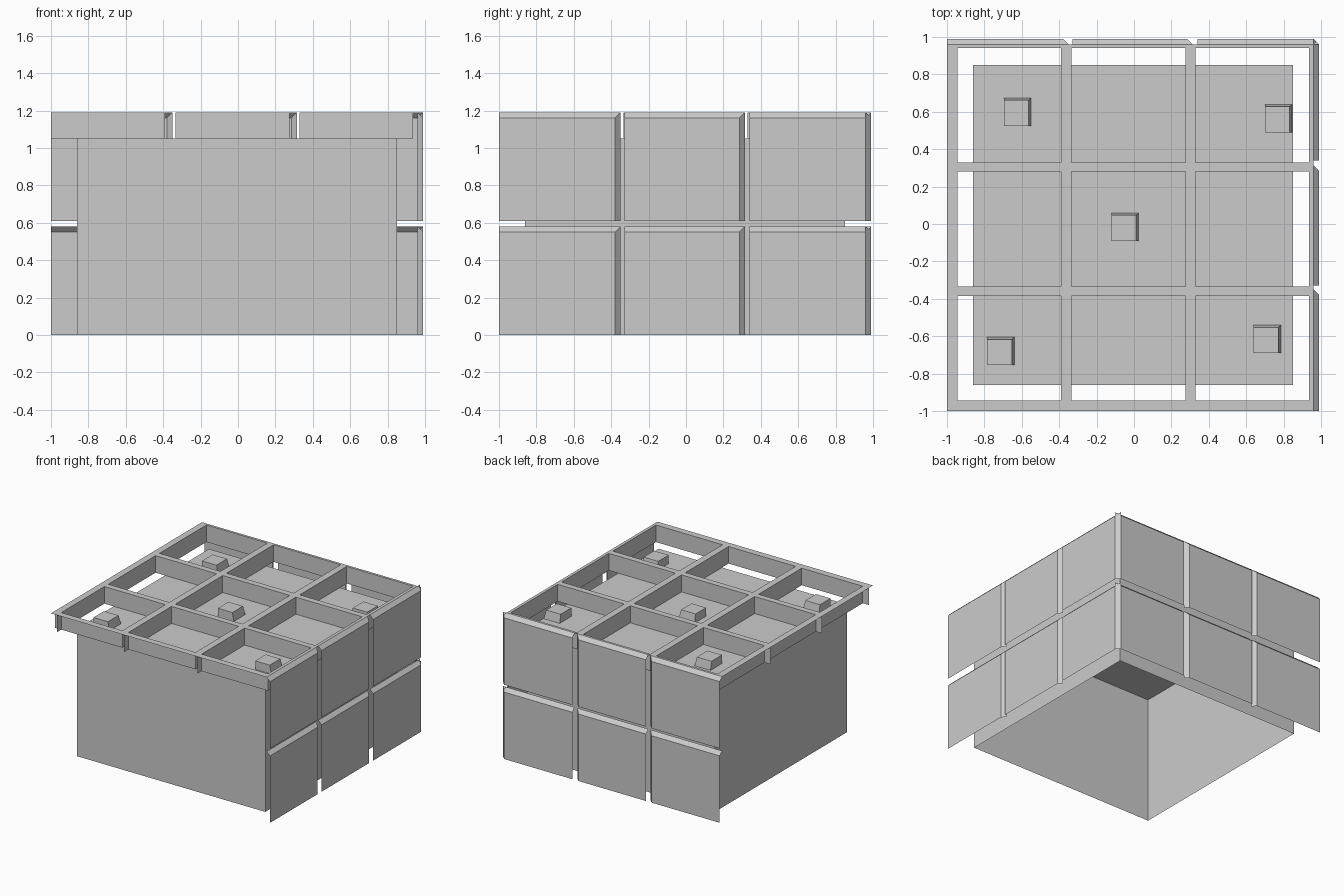
import bpy, bmesh

if "Cube" in bpy.data.objects:
    bpy.data.objects.remove(bpy.data.objects["Cube"])

grey = bpy.data.materials.new("concrete_grey")
grey.diffuse_color = (0.6, 0.6, 0.6, 1)
grey.use_nodes = True
grey.node_tree.nodes["Principled BSDF"].inputs["Base Color"].default_value = grey.diffuse_color


def build(name, quads):
    """Make one object from a list of corner loops."""
    bm = bmesh.new()
    for q in quads:
        bm.faces.new([bm.verts.new(p) for p in q])
    bmesh.ops.remove_doubles(bm, verts=bm.verts, dist=0.0005)
    me = bpy.data.meshes.new(name)
    bm.to_mesh(me)
    bm.free()
    me.materials.append(grey)
    ob = bpy.data.objects.new(name, me)
    bpy.context.collection.objects.link(ob)
    return ob


def block(x0, y0, x1, y1, z0, z1, draft=0.0):
    """Box open underneath; draft slopes the +x and +y sides."""
    lo = [(x0, y0, z0), (x1, y0, z0), (x1, y1, z0), (x0, y1, z0)]
    a, b = x1 - draft, y1 - draft
    hi = [(x0, y0, z1), (a, y0, z1), (a, b, z1), (x0, b, z1)]
    sides = [[lo[i], lo[(i + 1) % 4], hi[(i + 1) % 4], hi[i]] for i in range(4)]
    return sides + [hi]


TOP, DECK = 1.19, 1.05
OUT, BACK, C = 0.99, 0.96, 0.03      # facade plane, chamfer back plane, chamfer size

# Plain inner body
build("building_core", block(-0.86, -0.86, 0.85, 0.85, 0, DECK))

# Small roof units
units = [(-0.695, 0.525), (0.70, 0.49), (-0.12, -0.09), (-0.785, -0.755), (0.64, -0.69)]
for i, (x, y) in enumerate(units):
    build(f"roof_unit_{i + 1}", block(x, y, x + 0.145, y + 0.15, DECK, DECK + 0.07, 0.013))


# Facade panels: open sheets with a chamfer along the top and one end
def panel(a0, a1, z0, z1, place):
    p = lambda a, z, d: place(a, z, d)
    return [
        [p(a0, z0, OUT), p(a1, z0, OUT), p(a1, z1, OUT), p(a0, z1, OUT)],
        [p(a0, z1, OUT), p(a1, z1, OUT), p(a1 + C, z1 + C, BACK), p(a0, z1 + C, BACK)],
        [p(a1, z0, OUT), p(a1 + C, z0, BACK), p(a1 + C, z1 + C, BACK), p(a1, z1, OUT)],
    ]


columns = [(-1.0, -0.38), (-0.33, 0.285), (0.34, 0.96)]
rows = [(0.0, 0.55), (0.61, 1.16)]
for r, (z0, z1) in enumerate(rows):
    for c, (a0, a1) in enumerate(columns):
        build(f"right_panel_{r}_{c}", panel(a0, a1, z0, z1, lambda a, z, d: (d, a, z)))
        back = panel(a0, a1, z0, z1, lambda a, z, d: (a, d, z))
        build(f"back_panel_{r}_{c}", [q[::-1] for q in back])

# Roof grid: flat top with downward webs around nine openings
xs = [-1, -0.945, -0.39, -0.335, 0.275, 0.33, 0.935, 0.96]
ys = [-1, -0.945, -0.385, -0.335, 0.28, 0.33, 0.94, 0.96]
grid = []
for i in range(7):
    for j in range(7):
        x0, x1, y0, y1 = xs[i], xs[i + 1], ys[j], ys[j + 1]
        ring = [(x0, y0), (x1, y0), (x1, y1), (x0, y1)]
        if i % 2 and j % 2:
            for k in range(4):
                a, b = ring[k], ring[(k + 1) % 4]
                grid.append([(*b, DECK), (*a, DECK), (*a, TOP), (*b, TOP)][::-1])
        else:
            grid.append([(*p, TOP) for p in ring])
# Web ends that reach the front and left edges
for i in (1, 3, 5):
    for a, b in (((xs[i], -1), (xs[i], -0.945)), ((-1, ys[i]), (-0.945, ys[i]))):
        grid.append([(*a, DECK), (*b, DECK), (*b, TOP), (*a, TOP)])
build("roof_grid", grid)
